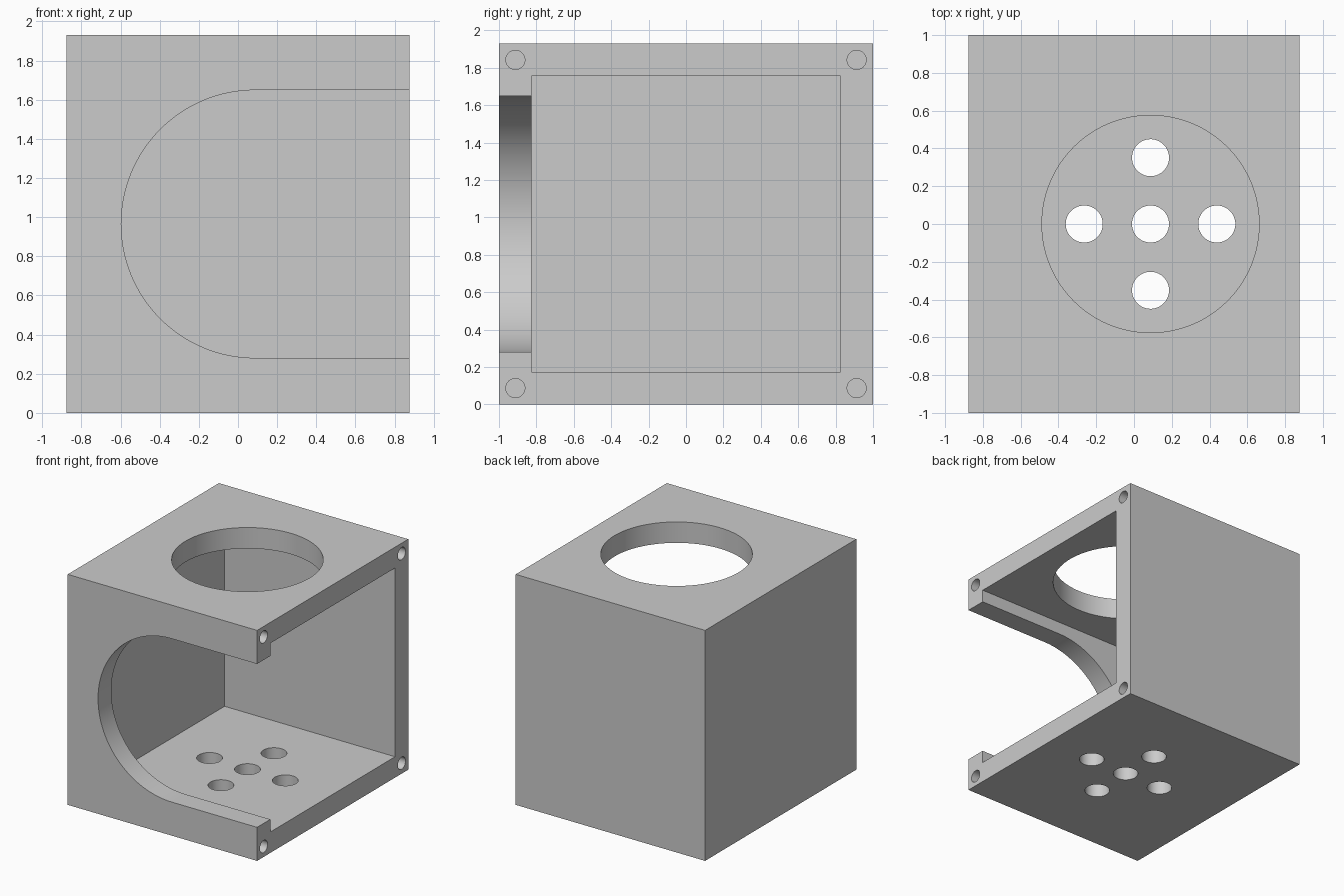
import bpy
from math import pi, radians

if "Cube" in bpy.data.objects:
    bpy.data.objects.remove(bpy.data.objects["Cube"], do_unlink=True)

# Main dimensions
W, D, H, WALL = 1.754, 2.0, 1.93, 0.175
MID_X = WALL / 2          # middle of the cavity, which is open on +x
MID_Z = H / 2
SLOT_R = 0.684

grey = bpy.data.materials.new("plain grey")
grey.use_nodes = True
GREY = (0.6, 0.6, 0.6, 1)
grey.diffuse_color = GREY
grey.node_tree.nodes["Principled BSDF"].inputs["Base Color"].default_value = GREY


def box(name, low, high):
    centre = [(a + b) / 2 for a, b in zip(low, high)]
    bpy.ops.mesh.primitive_cube_add(size=1, location=centre)
    obj = bpy.context.object
    obj.name = name
    obj.scale = [b - a for a, b in zip(low, high)]
    bpy.ops.object.transform_apply(location=True, rotation=True, scale=True)
    return obj


def cylinder(name, radius, length, centre, rotation=(0, 0, 0), sides=96):
    bpy.ops.mesh.primitive_cylinder_add(vertices=sides, radius=radius, depth=length,
                                        location=centre, rotation=rotation)
    obj = bpy.context.object
    obj.name = name
    bpy.ops.object.transform_apply(location=True, rotation=True, scale=True)
    return obj


def cut(target, cutter):
    cutter.hide_render = True
    mod = target.modifiers.new("cut", 'BOOLEAN')
    mod.operation = 'DIFFERENCE'
    mod.solver = 'EXACT'
    mod.object = cutter
    bpy.context.view_layer.objects.active = target
    bpy.ops.object.modifier_apply(modifier=mod.name)
    bpy.data.objects.remove(cutter, do_unlink=True)


# Outer block, hollowed from the open side
housing = box("housing", (-W / 2, -D / 2, 0), (W / 2, D / 2, H))
cut(housing, box("cavity", (-W / 2 + WALL, -D / 2 + WALL, WALL),
                 (W, D / 2 - WALL, H - WALL)))

# Front slot: round end, running straight out through the open side
front_y = -D / 2 + WALL / 2
cut(housing, cylinder("slot_round", SLOT_R, WALL * 2, (MID_X, front_y, MID_Z),
                      (pi / 2, 0, 0), 128))
cut(housing, box("slot_straight", (MID_X, front_y - WALL, MID_Z - SLOT_R),
                 (W, front_y + WALL, MID_Z + SLOT_R)))

# Large opening in the top
cut(housing, cylinder("top_opening", 0.575, WALL * 2, (MID_X, 0, H - WALL / 2), sides=128))

# Cross of five holes in the floor
for dx, dy in ((0, 0), (1, 0), (-1, 0), (0, 1), (0, -1)):
    cut(housing, cylinder("floor_hole", 0.098, WALL * 2,
                          (MID_X + dx * 0.351, dy * 0.351, WALL / 2), sides=64))

# Blind screw holes in the corners of the open rim
for y in (-1, 1):
    for z in (-1, 1):
        cut(housing, cylinder("screw_hole", 0.051, 0.7,
                              (W / 2, y * (D / 2 - WALL / 2), MID_Z + z * (MID_Z - WALL / 2)),
                              (0, pi / 2, 0), 48))

# Finish
housing.data.materials.clear()
housing.data.materials.append(grey)
for face in housing.data.polygons:
    face.material_index = 0
bpy.ops.object.select_all(action='DESELECT')
housing.select_set(True)
bpy.context.view_layer.objects.active = housing
bpy.ops.object.shade_smooth_by_angle(angle=radians(30))
